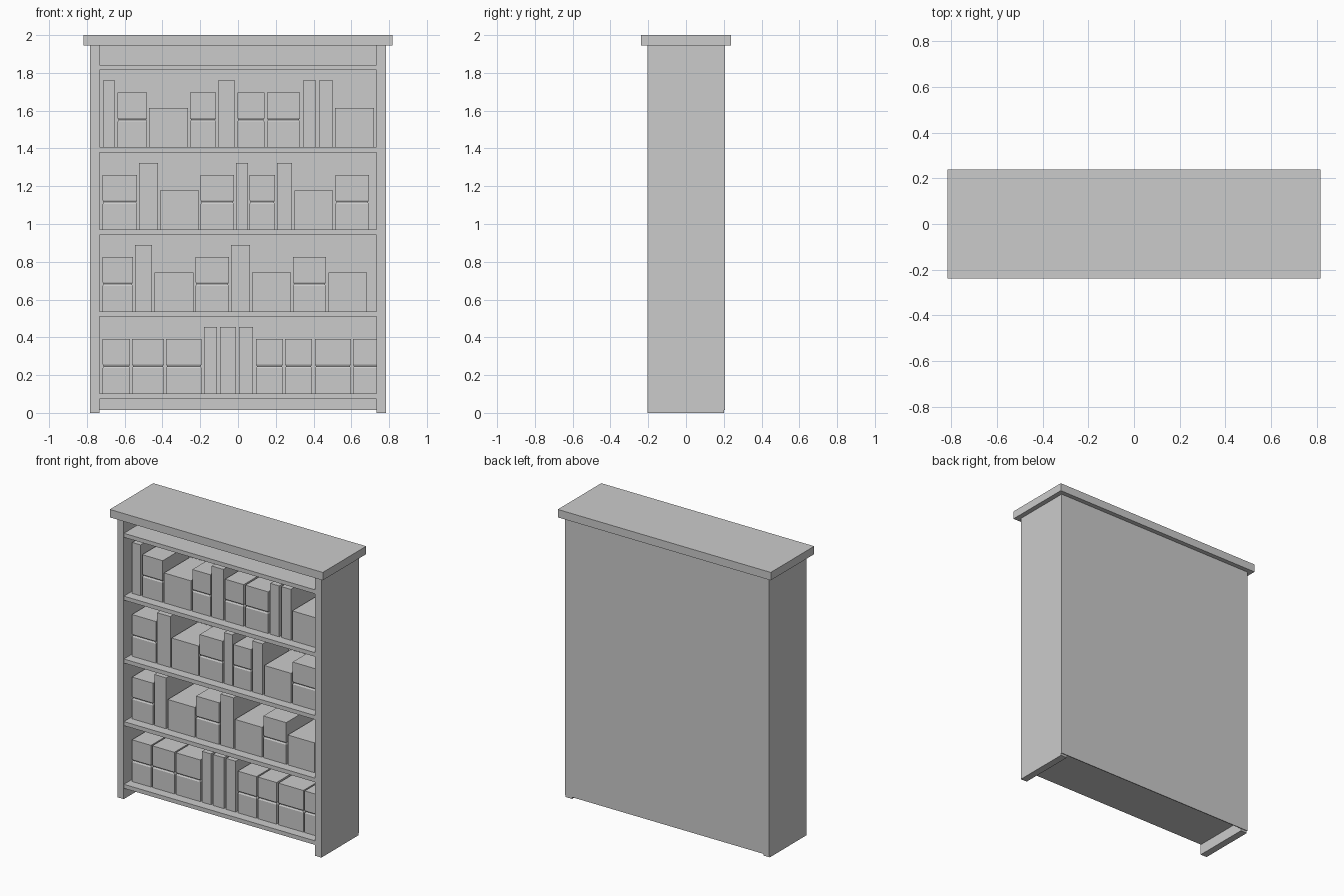
import bpy, bmesh

if "Cube" in bpy.data.objects:
    bpy.data.objects.remove(bpy.data.objects["Cube"])

grey = bpy.data.materials.new("light_grey")
grey.diffuse_color = (0.6, 0.6, 0.6, 1)
grey.use_nodes = True
grey.node_tree.nodes["Principled BSDF"].inputs["Base Color"].default_value = grey.diffuse_color


def stack(name, rings, x0, x1, y0, y1):
    """Closed box made of rectangular rings, each ring = (z, inset)."""
    bm = bmesh.new()
    loops = []
    for z, i in rings:
        corners = ((x0 + i, y0 + i), (x1 - i, y0 + i), (x1 - i, y1 - i), (x0 + i, y1 - i))
        loops.append([bm.verts.new((x, y, z)) for x, y in corners])
    for a, b in zip(loops, loops[1:]):
        for k in range(4):
            n = (k + 1) % 4
            bm.faces.new((a[k], a[n], b[n], b[k]))
    bm.faces.new(loops[0][::-1])
    bm.faces.new(loops[-1])
    mesh = bpy.data.meshes.new(name)
    bm.to_mesh(mesh)
    bm.free()
    mesh.materials.append(grey)
    obj = bpy.data.objects.new(name, mesh)
    bpy.context.collection.objects.link(obj)
    return obj


def box(name, x0, x1, y0, y1, z0, z1):
    return stack(name, [(z0, 0), (z1, 0)], x0, x1, y0, y1)


# Cabinet carcass
box("top_board", -0.817, 0.817, -0.238, 0.238, 1.945, 2.0)
box("left_side", -0.783, -0.734, -0.204, 0.2, 0, 1.945)
box("right_side", 0.734, 0.783, -0.204, 0.2, 0, 1.945)
box("back_panel", -0.783, 0.783, 0.2, 0.206, 0.015, 1.945)

# Shelves
shelf_tops = (0.102, 0.537, 0.971, 1.407, 1.843)
for z in shelf_tops:
    box("shelf", -0.734, 0.734, -0.202, 0.2, z - 0.028, z)

# Shelf contents: t = tall book, m = grooved box, s = short box
FRONT, BACK = -0.138, 0.15
heights = {"t": ("tall_book", 0.353), "m": ("grooved_box", 0.289), "s": ("short_box", 0.207)}
rows = (
    (("m", -0.717, -0.571), ("m", -0.561, -0.392), ("m", -0.381, -0.193),
     ("t", -0.180, -0.111), ("t", -0.095, -0.011), ("t", 0.005, 0.079),
     ("m", 0.095, 0.238), ("m", 0.249, 0.392), ("m", 0.407, 0.598), ("m", 0.608, 0.745)),
    (("m", -0.717, -0.556), ("t", -0.545, -0.455), ("s", -0.442, -0.235),
     ("m", -0.225, -0.048), ("t", -0.037, 0.063), ("s", 0.074, 0.280),
     ("m", 0.291, 0.466), ("s", 0.479, 0.683)),
    (("m", -0.717, -0.534), ("t", -0.524, -0.423), ("s", -0.413, -0.206),
     ("m", -0.198, -0.021), ("t", -0.011, 0.053), ("m", 0.061, 0.196),
     ("t", 0.206, 0.286), ("s", 0.299, 0.503), ("m", 0.516, 0.693)),
    (("t", -0.715, -0.651), ("m", -0.638, -0.481), ("s", -0.471, -0.265),
     ("m", -0.254, -0.116), ("t", -0.106, -0.016), ("m", -0.003, 0.140),
     ("m", 0.153, 0.328), ("t", 0.344, 0.413), ("t", 0.429, 0.503), ("s", 0.513, 0.720)),
)
for z, row in zip(shelf_tops, rows):
    for kind, x0, x1 in row:
        name, h = heights[kind]
        rings = [(z, 0), (z + h, 0)]
        if kind == "m":  # V groove around the middle
            mid = z + h / 2
            rings[1:1] = [(mid - 0.01, 0), (mid, 0.006), (mid + 0.01, 0)]
        stack(name, rings, x0, x1, FRONT, BACK)
